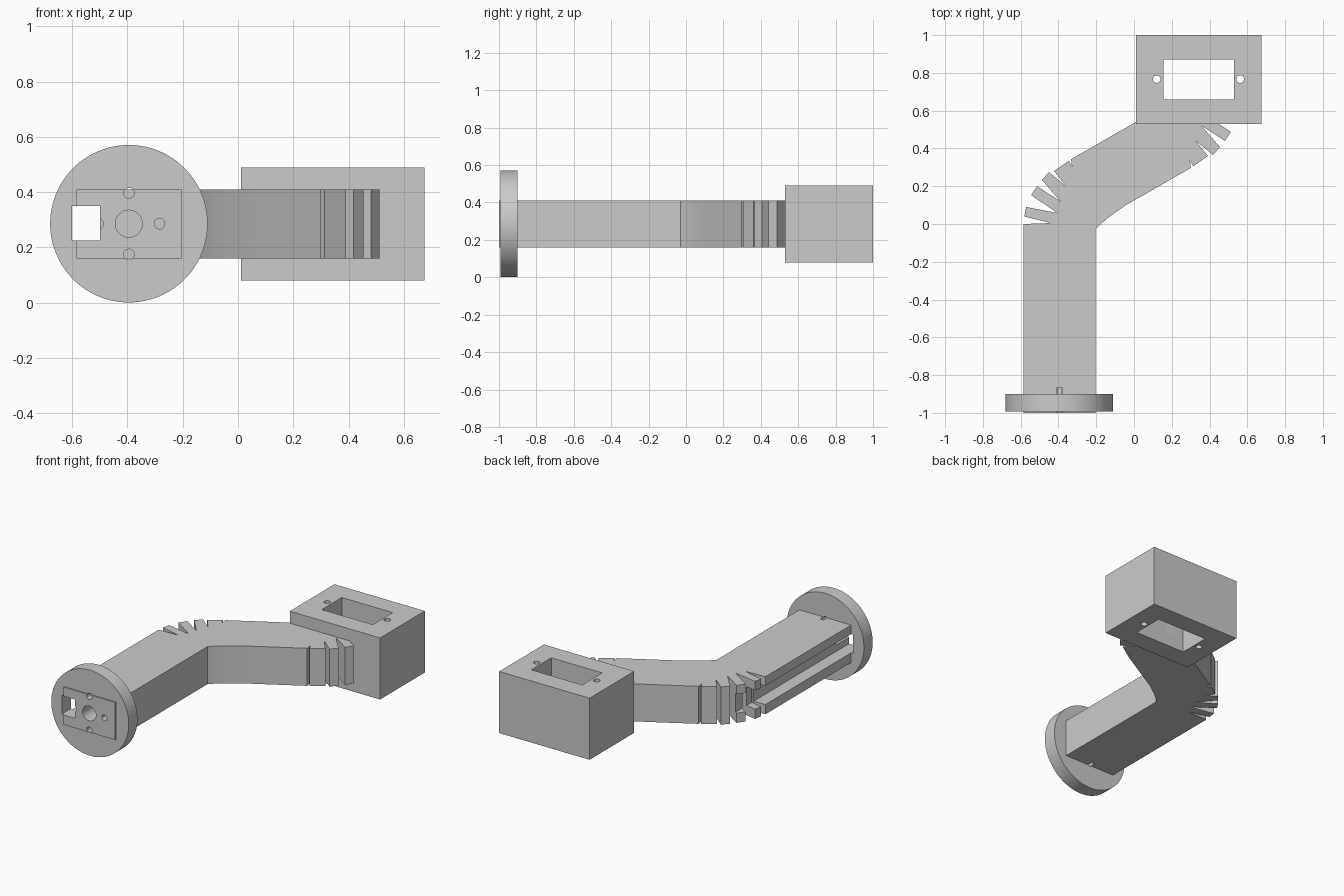
import bpy, bmesh
from math import pi
from mathutils import Matrix, Vector

cube = bpy.data.objects.get("Cube")
if cube:
    bpy.data.objects.remove(cube, do_unlink=True)

grey = bpy.data.materials.new("plain_grey")
grey.use_nodes = True
grey.diffuse_color = (0.6, 0.6, 0.6, 1)
grey.node_tree.nodes["Principled BSDF"].inputs["Base Color"].default_value = (0.6, 0.6, 0.6, 1)


def make_object(name, bm):
    bmesh.ops.recalc_face_normals(bm, faces=bm.faces)
    mesh = bpy.data.meshes.new(name)
    bm.to_mesh(mesh)
    bm.free()
    mesh.materials.append(grey)
    obj = bpy.data.objects.new(name, mesh)
    bpy.context.scene.collection.objects.link(obj)
    return obj


def block(name, x, y, z):
    """Box given by its (low, high) range on each axis."""
    bm = bmesh.new()
    bmesh.ops.create_cube(bm, size=1)
    for v in bm.verts:
        v.co = Vector([(r[0] + r[1]) / 2 + c * (r[1] - r[0]) for r, c in zip((x, y, z), v.co)])
    return make_object(name, bm)


def rod(name, centre, radius, length, along_y=True, sides=32):
    bm = bmesh.new()
    turn = Matrix.Rotation(pi / 2, 4, 'X') if along_y else Matrix()
    bmesh.ops.create_cone(bm, cap_ends=True, segments=sides, radius1=radius, radius2=radius,
                          depth=length, matrix=Matrix.Translation(centre) @ turn)
    return make_object(name, bm)


def prism(name, outline, low, high):
    bm = bmesh.new()
    face = bm.faces.new([bm.verts.new((x, y, low)) for x, y in outline])
    grown = bmesh.ops.extrude_face_region(bm, geom=[face])["geom"]
    top = [g for g in grown if isinstance(g, bmesh.types.BMVert)]
    bmesh.ops.translate(bm, verts=top, vec=(0, 0, high - low))
    return make_object(name, bm)


def select_only(obj):
    bpy.ops.object.select_all(action='DESELECT')
    bpy.context.view_layer.objects.active = obj
    obj.select_set(True)


def cut(obj, cutters):
    select_only(obj)
    for cutter in cutters:
        mod = obj.modifiers.new("cut", 'BOOLEAN')
        mod.operation = 'DIFFERENCE'
        mod.solver = 'EXACT'
        mod.object = cutter
        bpy.ops.object.modifier_apply(modifier=mod.name)


AXIS_X, AXIS_Z = -0.395, 0.286

# Arm outline: one bend with its fan of notched teeth, turned half round for the other bend
bend = [(0.173, 0.67), (0.15, 0.645), (0.092, 0.597), (0.011, 0.54), (-0.13, 0.46),
        (-0.333, 0.343), (-0.328, 0.30), (-0.345, 0.335),
        (-0.423, 0.28), (-0.36, 0.20), (-0.45, 0.275),
        (-0.487, 0.233), (-0.39, 0.12), (-0.513, 0.20),
        (-0.545, 0.153), (-0.405, 0.058), (-0.571, 0.09),
        (-0.58, 0.04), (-0.44, 0.005), (-0.585, 0)]
opposite_bend = [(-0.032 - x, 0.64 - y) for x, y in bend]
arm = prism("arm", bend + [(-0.585, -1), (-0.205, -1)] + opposite_bend, 0.16, 0.41)

# Round mounting flange and end housing
flange = rod("flange", (AXIS_X, -0.946, AXIS_Z), 0.285, 0.092, sides=96)
housing = block("housing", (0.01, 0.675), (0.53, 1), (0.08, 0.49))

# Cutters: cable channel, shaft and screw holes, housing window
channel = block("channel_cutter", (-0.6, -0.5), (-1.1, 0.3), (0.225, 0.35))
shaft = rod("shaft_cutter", (AXIS_X, -0.985, AXIS_Z), 0.049, 0.24)
screws = [rod("screw_cutter", (AXIS_X + dx, -0.985, AXIS_Z + dz), 0.019, 0.24)
          for dx, dz in ((0.111, 0), (-0.111, 0), (0, 0.111), (0, -0.111))]
window = block("window_cutter", (0.155, 0.53), (0.66, 0.87), (-0.1, 0.7))
housing_screws = [rod("housing_screw_cutter", (x, 0.767, 0.3), 0.02, 0.8, along_y=False)
                  for x in (0.12, 0.562)]

front_cutters = [channel, shaft] + screws
cut(flange, front_cutters)
cut(arm, front_cutters + [window])
cut(housing, [window] + housing_screws)
for cutter in front_cutters + [window] + housing_screws:
    bpy.data.objects.remove(cutter, do_unlink=True)

for obj in (arm, flange, housing):
    select_only(obj)
    bpy.ops.object.shade_smooth_by_angle()
